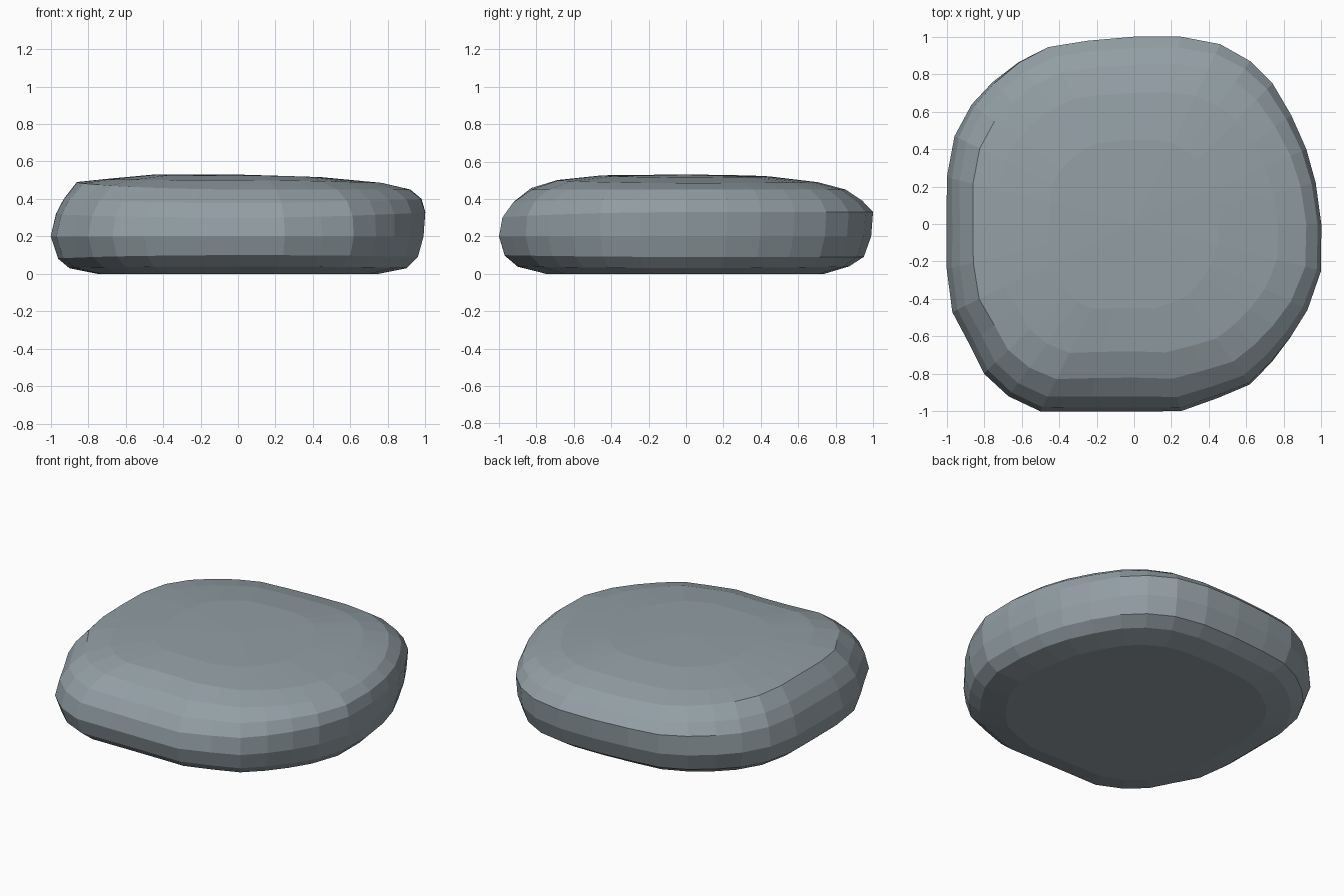
import bpy, bmesh, math

if "Cube" in bpy.data.objects:
    bpy.data.objects.remove(bpy.data.objects["Cube"])

# Plan outline of the stone, clockwise from the back
OUTLINE = [(0, 1), (.25, 1), (.46, .96), (.62, .87), (.74, .75), (.84, .58), (.92, .40), (.97, .22),
           (1, 0), (1, -.25), (.93, -.46), (.84, -.61), (.74, -.74), (.62, -.86), (.45, -.93), (.25, -1),
           (0, -1), (-.25, -1), (-.5, -1), (-.67, -.92), (-.8, -.8), (-.88, -.64), (-.97, -.47), (-1, -.24),
           (-1, 0), (-1, .25), (-.96, .47), (-.87, .64), (-.76, .76), (-.62, .87), (-.46, .95), (-.25, .98)]

# Side profiles (outline scale, height), from the flat base up to the top
RIGHT = [(.75, 0), (.90, .03), (.96, .09), (.99, .20), (1, .33), (.98, .40), (.92, .45), (.77, .485), (.45, .515)]
LEFT = [(.75, 0), (.90, .03), (.96, .08), (1, .20), (.97, .32), (.93, .40), (.86, .49), (.72, .505), (.45, .53)]
FRONT = [(.75, 0), (.90, .04), (.97, .10), (1, .20), (.98, .30), (.92, .38), (.82, .45), (.68, .50), (.45, .525)]
BACK = [(.74, 0), (.87, .04), (.95, .09), (.99, .20), (1, .33), (.94, .39), (.85, .45), (.70, .49), (.45, .52)]


def ring_point(x, y, level):
    """Blend the two nearest side profiles by direction."""
    a = (RIGHT if x > 0 else LEFT)[level]
    b = (BACK if y > 0 else FRONT)[level]
    w = x * x / (x * x + y * y)
    s = a[0] * w + b[0] * (1 - w)
    return x * s, y * s, a[1] * w + b[1] * (1 - w)


bm = bmesh.new()
rings = [[bm.verts.new(ring_point(x, y, k)) for x, y in OUTLINE] for k in range(len(RIGHT))]
n = len(OUTLINE)
for low, high in zip(rings, rings[1:]):
    for i in range(n):
        j = (i + 1) % n
        bm.faces.new((low[i], low[j], high[j], high[i]))

# Flat base and gently domed top
bm.faces.new(rings[0])
centre = bm.verts.new((0, 0, .53))
for i in range(n):
    bm.faces.new((rings[-1][i], rings[-1][(i + 1) % n], centre))
bmesh.ops.recalc_face_normals(bm, faces=bm.faces)

mesh = bpy.data.meshes.new("flat_stone")
bm.to_mesh(mesh)
bm.free()
stone = bpy.data.objects.new("flat_stone", mesh)
bpy.context.collection.objects.link(stone)

mat = bpy.data.materials.new("blue grey stone")
mat.diffuse_color = (.29, .345, .375, 1)
mat.use_nodes = True
mat.node_tree.nodes["Principled BSDF"].inputs["Base Color"].default_value = mat.diffuse_color
mesh.materials.append(mat)
